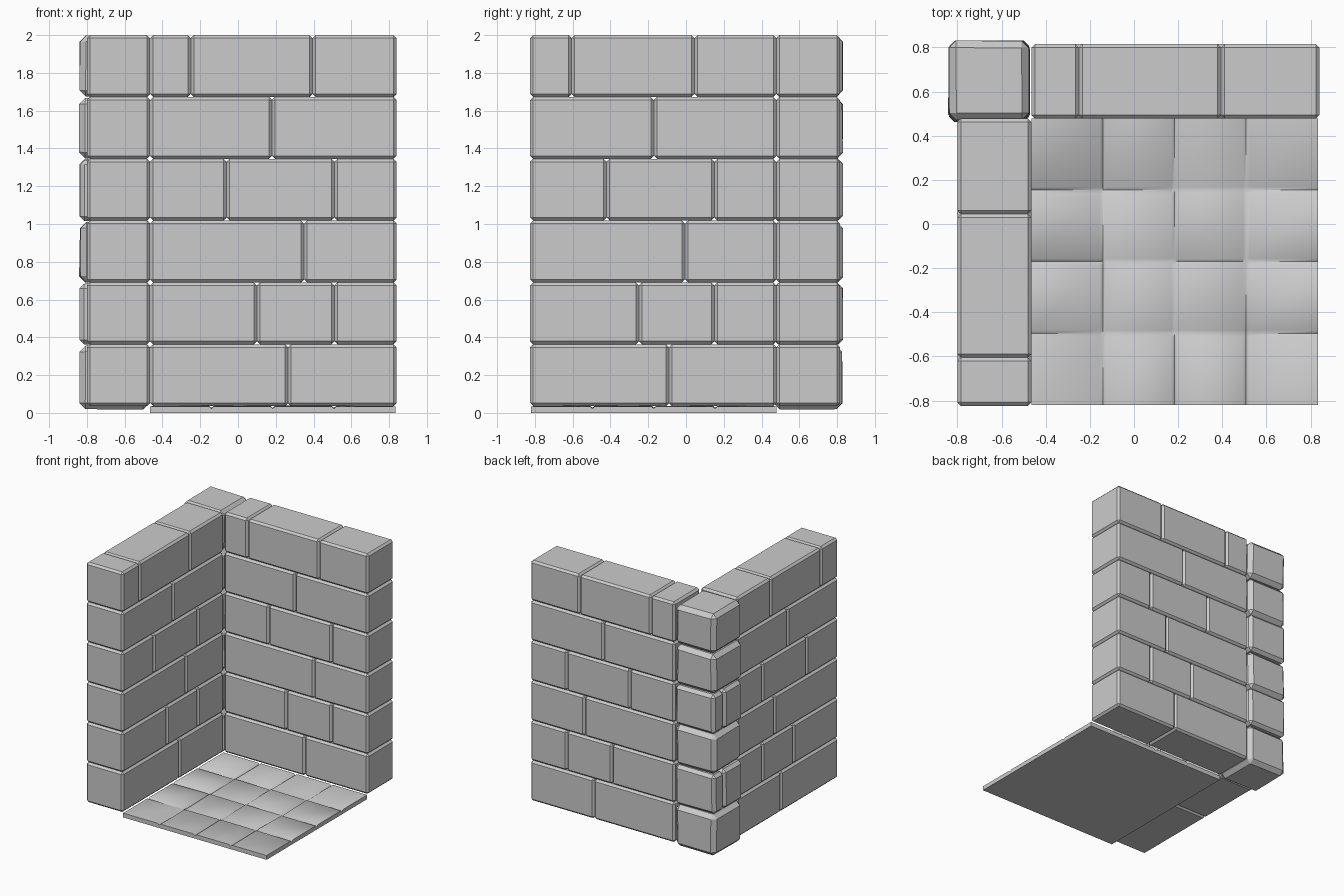
import bpy, bmesh, random
from mathutils import Vector

cube = bpy.data.objects.get("Cube")
if cube:
    bpy.data.objects.remove(cube, do_unlink=True)
random.seed(4)

stone = bpy.data.materials.new("grey_stone")
stone.use_nodes = True
GREY = (0.6, 0.6, 0.6, 1)
stone.diffuse_color = GREY
stone.node_tree.nodes["Principled BSDF"].inputs["Base Color"].default_value = GREY

BASE, PITCH = 0.036, 0.3273
INNER_X, INNER_Y = -0.465, 0.478
FRONT, RIGHT = -0.825, 0.84


def finish(bm, name):
    bmesh.ops.recalc_face_normals(bm, faces=bm.faces)
    mesh = bpy.data.meshes.new(name)
    bm.to_mesh(mesh)
    bm.free()
    mesh.materials.append(stone)
    obj = bpy.data.objects.new(name, mesh)
    bpy.context.collection.objects.link(obj)
    return obj


def add_block(bm, low, high, bevel, jitter=0.0):
    """A chamfered stone block between two corners."""
    low, high = Vector(low), Vector(high)
    part = bmesh.new()
    bmesh.ops.create_cube(part, size=1)
    for v in part.verts:
        v.co = (low + high) / 2 + v.co * (high - low)
        v.co += Vector([random.uniform(-jitter, jitter) for _ in range(3)])
    bmesh.ops.bevel(part, geom=part.edges[:], offset=bevel, segments=1,
                    affect='EDGES', profile=0.5)
    temp = bpy.data.meshes.new("block")
    part.to_mesh(temp)
    part.free()
    bm.from_mesh(temp)
    bpy.data.meshes.remove(temp)


def wall(name, axis, start, end, across, courses):
    """Six courses of bricks; each course lists its joints along the axis."""
    bm = bmesh.new()
    for row, joints in enumerate(courses):
        z = BASE + row * PITCH
        stops = [start, *joints, end]
        for a, b in zip(stops, stops[1:]):
            low, high = [across[0]] * 2, [across[1]] * 2
            low[axis], high[axis] = a, b
            add_block(bm, (*low, z), (*high, z + PITCH), 0.016)
    finish(bm, name)


wall("back_wall", 0, INNER_X, RIGHT, (INNER_Y, 0.815),
     [[0.265], [0.10, 0.51], [0.35], [-0.06, 0.51], [0.18], [-0.25, 0.395]])
wall("side_wall", 1, FRONT, INNER_Y, (-0.80, INNER_X),
     [[-0.09], [-0.25, 0.15], [-0.005], [-0.42, 0.15], [-0.17], [-0.605, 0.045]])

# Corner pillar of rougher blocks, two of its courses split
bm = bmesh.new()
for row in range(6):
    z = BASE + row * PITCH - (0.014 if row == 0 else 0)
    top = BASE + (row + 1) * PITCH - 0.006
    if row in (1, 3):
        add_block(bm, (-0.835, 0.70, z), (-0.478, 0.83, top), 0.024, 0.003)
        add_block(bm, (-0.838, 0.465, z), (-0.478, 0.70, top), 0.024, 0.003)
    else:
        add_block(bm, (-0.838, 0.468, z), (-0.475, 0.828, top), 0.032, 0.005)
finish(bm, "corner_pillar")

# Floor slab: four by four uneven tiles with shallow grooves between them
bm = bmesh.new()
TILES, GROOVE, DEPTH = 4, 0.014, 0.012
X0, Y0 = INNER_X, -0.82
SIZE = (INNER_Y - Y0) / TILES


def stations(origin):
    out = [origin]
    for i in range(1, TILES):
        mid = origin + i * SIZE
        out += [mid - GROOVE, mid, mid + GROOVE]
    return out + [origin + TILES * SIZE]


xs, ys = stations(X0), stations(Y0)
grid = []
for j, y in enumerate(ys):
    line = []
    for i, x in enumerate(xs):
        groove = (i % 3 == 2) or (j % 3 == 2)
        edge = i in (0, len(xs) - 1) or j in (0, len(ys) - 1)
        z = 0.035 - (DEPTH if groove else 0)
        if not edge:
            z += random.uniform(-0.006, 0.006)
        line.append(bm.verts.new((x, y, z)))
    grid.append(line)
for j in range(len(ys) - 1):
    for i in range(len(xs) - 1):
        bm.faces.new((grid[j][i], grid[j][i + 1], grid[j + 1][i + 1], grid[j + 1][i]))
rim = [e for e in bm.edges if e.is_boundary]
skirt = bmesh.ops.extrude_edge_only(bm, edges=rim)["geom"]
for v in skirt:
    if isinstance(v, bmesh.types.BMVert):
        v.co.z = 0
bmesh.ops.contextual_create(bm, geom=[e for e in bm.edges if e.is_boundary])
floor = finish(bm, "tiled_floor")
bpy.ops.object.select_all(action='DESELECT')
floor.select_set(True)
bpy.context.view_layer.objects.active = floor
bpy.ops.object.shade_smooth_by_angle(angle=0.9)
